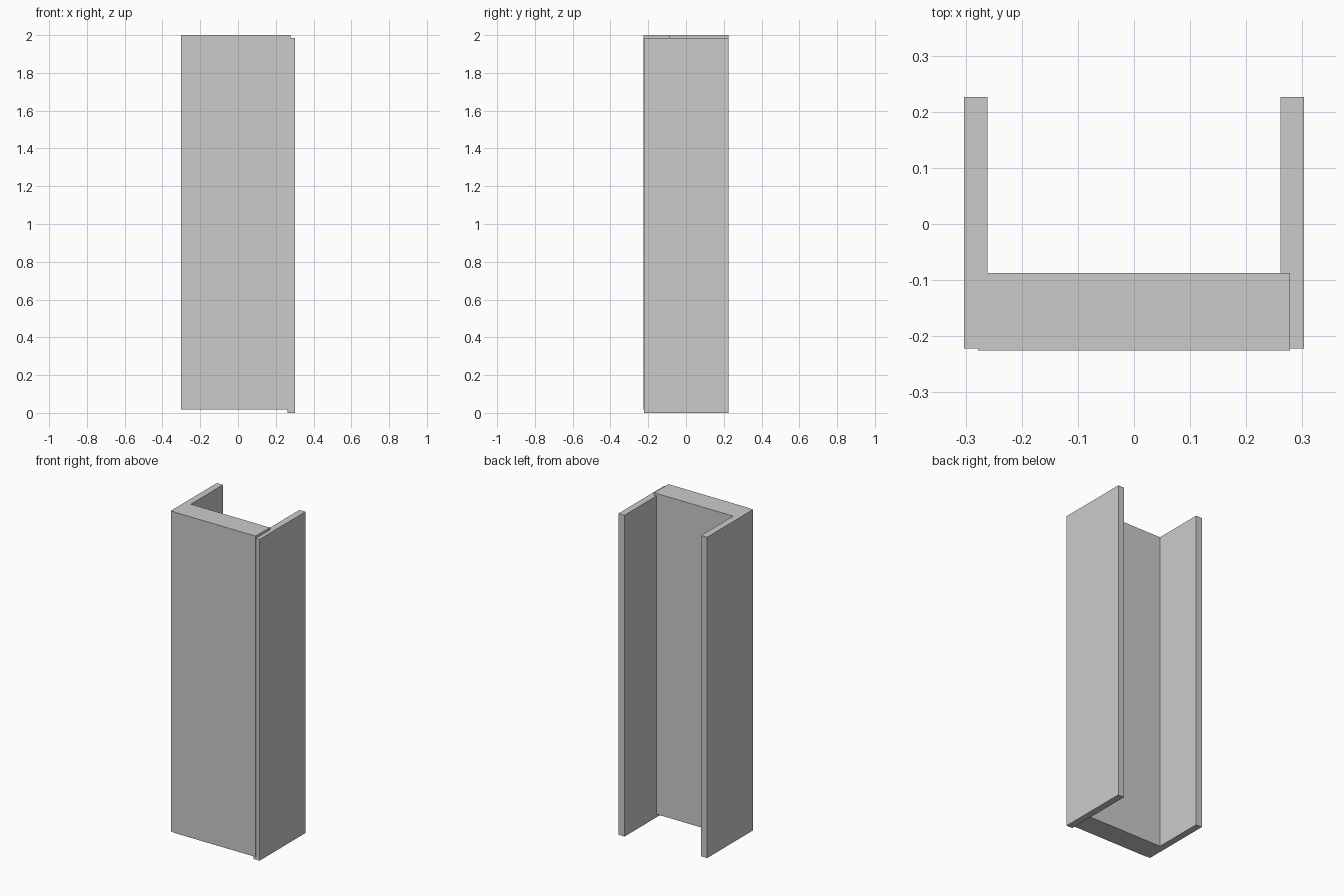
import bpy, bmesh

if "Cube" in bpy.data.objects:
    bpy.data.objects.remove(bpy.data.objects["Cube"])


def extrude_profile(name, points, z0, z1):
    """Make a closed prism from an xy outline."""
    bm = bmesh.new()
    face = bm.faces.new([bm.verts.new((x, y, z0)) for x, y in points])
    ext = bmesh.ops.extrude_face_region(bm, geom=[face])
    top = [v for v in ext["geom"] if isinstance(v, bmesh.types.BMVert)]
    bmesh.ops.translate(bm, verts=top, vec=(0, 0, z1 - z0))
    bmesh.ops.recalc_face_normals(bm, faces=bm.faces)
    mesh = bpy.data.meshes.new(name)
    bm.to_mesh(mesh)
    bm.free()
    obj = bpy.data.objects.new(name, mesh)
    bpy.context.collection.objects.link(obj)
    return obj


HALF_X, INNER_X, WEB_X = 0.303, 0.2615, 0.278
BACK, FRONT, LEAF_FRONT, WEB_BACK = 0.226, -0.2255, -0.222, -0.087

# Thick front board with the left side board joined to it (L-shaped)
extrude_profile("front_and_left_board", [
    (-HALF_X, BACK), (-HALF_X, LEAF_FRONT), (-WEB_X, LEAF_FRONT),
    (-WEB_X, FRONT), (WEB_X, FRONT), (WEB_X, WEB_BACK),
    (-INNER_X, WEB_BACK), (-INNER_X, BACK)], 0.018, 2.0)

# Separate right side board, set slightly lower
extrude_profile("right_board", [
    (INNER_X, LEAF_FRONT), (HALF_X, LEAF_FRONT),
    (HALF_X, BACK), (INNER_X, BACK)], 0.0, 1.985)
